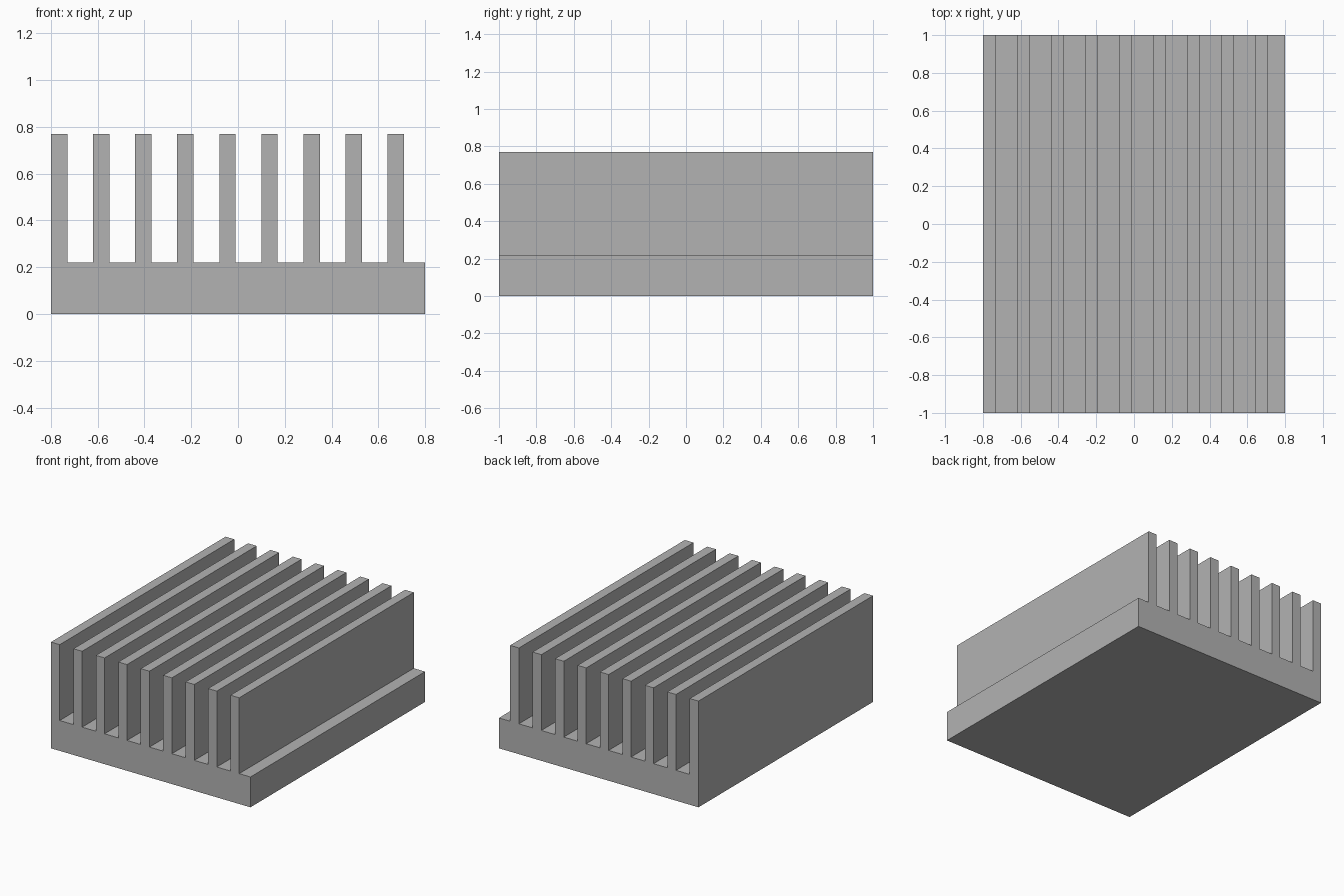
import bpy
import bmesh

# Remove the default cube
cube = bpy.data.objects.get("Cube")
if cube:
    bpy.data.objects.remove(cube, do_unlink=True)

HALF_WIDTH, HALF_LENGTH = 0.8, 1.0
BASE_TOP, FIN_TOP = 0.22, 0.77
FIN_COUNT, FIN_WIDTH, FIN_PITCH = 9, 0.07, 0.18

# Bare aluminium grey
metal = bpy.data.materials.new("aluminium_grey")
metal.use_nodes = True
metal.diffuse_color = (0.45, 0.45, 0.45, 1)
shader = next(n for n in metal.node_tree.nodes if n.type == 'BSDF_PRINCIPLED')
shader.inputs["Base Color"].default_value = metal.diffuse_color

# Comb profile: flat base with fins starting flush at one edge
profile = [(-HALF_WIDTH, 0)]
for i in range(FIN_COUNT):
    left = -HALF_WIDTH + i * FIN_PITCH
    right = left + FIN_WIDTH
    if i:
        profile.append((left, BASE_TOP))
    profile += [(left, FIN_TOP), (right, FIN_TOP), (right, BASE_TOP)]
profile += [(HALF_WIDTH, BASE_TOP), (HALF_WIDTH, 0)]

# Extrude the profile along the length
bm = bmesh.new()
end = bm.faces.new([bm.verts.new((x, -HALF_LENGTH, z)) for x, z in profile])
result = bmesh.ops.extrude_face_region(bm, geom=[end], use_keep_orig=True)
moved = [g for g in result["geom"] if isinstance(g, bmesh.types.BMVert)]
bmesh.ops.translate(bm, verts=moved, vec=(0, 2 * HALF_LENGTH, 0))
bmesh.ops.recalc_face_normals(bm, faces=bm.faces)

mesh = bpy.data.meshes.new("finned_heat_sink")
bm.to_mesh(mesh)
bm.free()
mesh.materials.append(metal)
heat_sink = bpy.data.objects.new("finned_heat_sink", mesh)
bpy.context.collection.objects.link(heat_sink)
